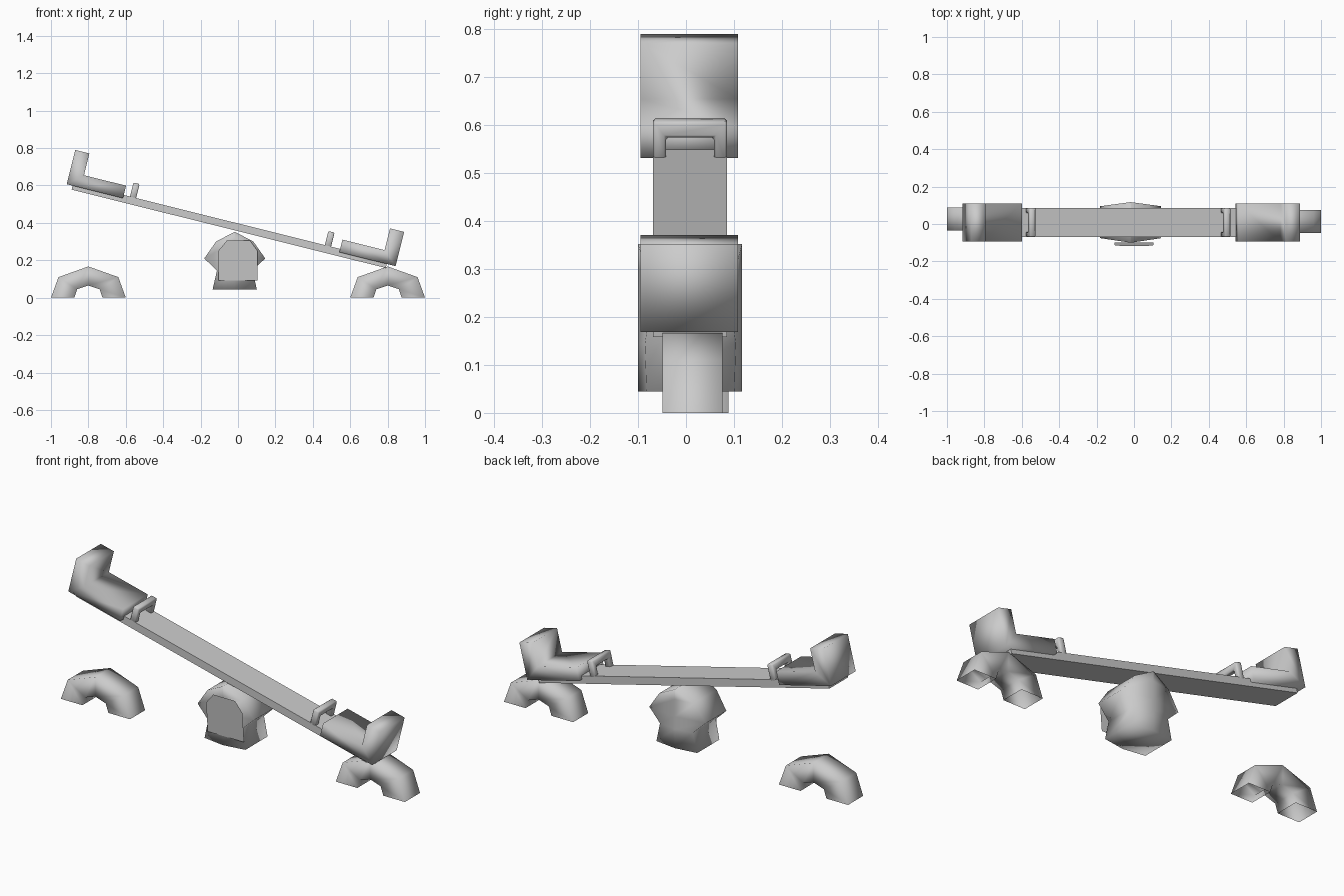
import bpy, bmesh
from math import radians
from mathutils import Matrix, Vector

cube = bpy.data.objects.get("Cube")
if cube:
    bpy.data.objects.remove(cube, do_unlink=True)

grey = bpy.data.materials.new("plain_grey")
grey.use_nodes = True
COLOUR = (0.6, 0.6, 0.6, 1)
grey.diffuse_color = COLOUR
grey.node_tree.nodes["Principled BSDF"].inputs["Base Color"].default_value = COLOUR

# Frame of the tilted board: origin on the middle of its top face
TILT = Matrix.Translation((-0.04, 0.0085, 0.407)) @ Matrix.Rotation(radians(14), 4, "Y")


def finish(name, bm, matrix=Matrix(), smooth=True):
    bmesh.ops.remove_doubles(bm, verts=bm.verts, dist=1e-5)
    bmesh.ops.recalc_face_normals(bm, faces=bm.faces)
    mesh = bpy.data.meshes.new(name)
    bm.to_mesh(mesh)
    bm.free()
    mesh.transform(matrix)
    mesh.materials.append(grey)
    mesh.shade_smooth() if smooth else mesh.shade_flat()
    obj = bpy.data.objects.new(name, mesh)
    bpy.context.collection.objects.link(obj)
    return obj


def loft(rings, capped=True):
    """Skin a list of equal rings of points."""
    bm = bmesh.new()
    loops = [[bm.verts.new(p) for p in ring] for ring in rings]
    for a, b in zip(loops, loops[1:]):
        for i in range(len(a)):
            j = (i + 1) % len(a)
            bm.faces.new((a[i], a[j], b[j], b[i]))
    if capped:
        bm.faces.new(loops[0])
        bm.faces.new(loops[-1])
    return bm


def bent_bar(outer, inner, low, high, capped=True):
    """Rectangular bar following an outer and inner path, from y low to high."""
    return loft([[(o[0], low, o[1]), (o[0], high, o[1]), (i[0], high, i[1]), (i[0], low, i[1])]
                 for o, i in zip(outer, inner)], capped)


# Board
bm = bmesh.new()
bmesh.ops.create_cube(bm, size=1, matrix=Matrix.Translation((0, 0, -0.02))
                      @ Matrix.Diagonal((1.731, 0.154, 0.04, 1)))
finish("board", bm, TILT, smooth=False)

for side, name, shift in ((-1, "right", 0.0), (1, "left", 0.016)):
    # Seat with backrest
    outer = [(0.588, -0.018), (0.898, -0.018), (0.898, 0.171)]
    inner = [(0.588, 0.051), (0.82, 0.051), (0.82, 0.171)]
    place = lambda pts: [(side * u + shift, w) for u, w in pts]
    finish(name + "_seat", bent_bar(place(outer), place(inner), -0.103, 0.1), TILT)

    # Handle: an upright arch across the board
    outer = [(-0.077, -0.01), (-0.077, 0.077), (0.077, 0.077), (0.077, -0.01)]
    inner = [(-0.05, -0.01), (-0.05, 0.042), (0.05, 0.042), (0.05, -0.01)]
    turn = Matrix.Translation((side * 0.537, 0, 0)) @ Matrix.Rotation(radians(90), 4, "Z")
    handle = finish(name + "_handle", bent_bar(outer, inner, -0.017, 0.017), TILT @ turn)
    bevel = handle.modifiers.new("soft_edges", "BEVEL")
    bevel.width = 0.005
    bevel.segments = 1

    # Half tyre under the board end, open underneath
    arch = lambda pts: [(side * 0.8 + x, z) for x, z in pts]
    outer = [(-0.2, 0), (-0.16, 0.11), (0, 0.167), (0.16, 0.11), (0.2, 0)]
    inner = [(-0.075, 0), (-0.06, 0.045), (0, 0.065), (0.06, 0.045), (0.075, 0)]
    low = 0.02 - 0.0625 + (-side * 0.0065)
    finish(name + "_half_tyre", bent_bar(arch(outer), arch(inner), low, low + 0.125, False))

# Pivot base: stacked six-sided rings, ending in a ridge
rings = []
for z, half in ((0.045, 0.118), (0.145, 0.095), (0.21, 0.163), (0.3, 0.1), (0.352, 0.001)):
    front, back = -0.1 + 0.15 * half, 0.117 - 0.135 * half
    rings.append([(x - 0.0175, y, z) for x, y in (
        (0, -0.1), (half, front), (half, back), (0, 0.117), (-half, back), (-half, front))])
finish("pivot_base", loft(rings))

# Blank front plate, leaning slightly forward
bm = bmesh.new()
outline = [(-0.105, 0.093), (0.105, 0.093), (0.105, 0.25), (0.065, 0.305), (-0.06, 0.305), (-0.105, 0.25)]
bm.faces.new([bm.verts.new((x, -0.1 - 0.085 * (z - 0.093), z)) for x, z in outline])
finish("front_plate", bm, smooth=False)
bpy.data.objects["front_plate"].data.update()
